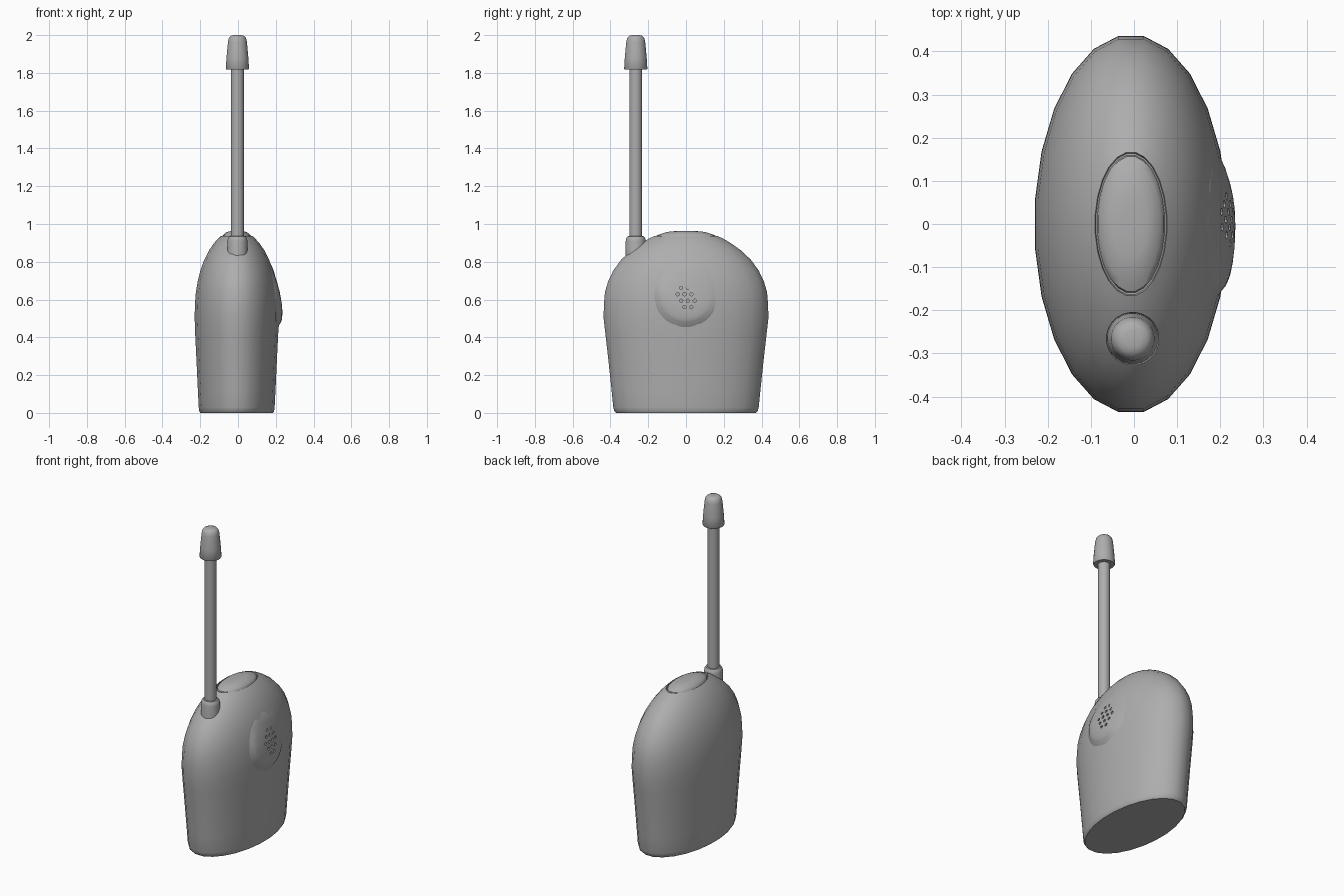
import bpy, bmesh
from math import sin, cos, pi, sqrt

if "Cube" in bpy.data.objects:
    bpy.data.objects.remove(bpy.data.objects["Cube"])

N = 24
CX = -0.007                 # centre line of the shell
AX, AY = -0.003, -0.266     # antenna axis

grey = bpy.data.materials.new("dark_grey")
grey.diffuse_color = (.42, .42, .42, 1)
grey.use_nodes = True
grey.node_tree.nodes["Principled BSDF"].inputs["Base Color"].default_value = grey.diffuse_color


def smooth(ob, angle=40):
    bpy.ops.object.select_all(action='DESELECT')
    ob.select_set(True)
    bpy.context.view_layer.objects.active = ob
    bpy.ops.object.shade_smooth_by_angle(angle=angle * pi / 180)


def finish(name, bm, angle=40):
    bmesh.ops.recalc_face_normals(bm, faces=bm.faces)
    me = bpy.data.meshes.new(name)
    bm.to_mesh(me)
    bm.free()
    me.materials.append(grey)
    ob = bpy.data.objects.new(name, me)
    bpy.context.collection.objects.link(ob)
    smooth(ob, angle)
    return ob


def loft(bm, rings):
    """Skin a list of equal rings of points and cap both ends."""
    vs = [[bm.verts.new(p) for p in r] for r in rings]
    n = len(vs[0])
    for a, b in zip(vs, vs[1:]):
        for i in range(n):
            j = (i + 1) % n
            bm.faces.new((a[i], a[j], b[j], b[i]))
    bm.faces.new(vs[0])
    bm.faces.new(vs[-1])


def ellipse(cx, cy, hx, hy, z, n=N):
    k = 1 / cos(pi / n)
    return [(cx + hx * k * cos(2 * pi * (i + .5) / n),
             cy + hy * k * sin(2 * pi * (i + .5) / n), z) for i in range(n)]


def turned(name, profile, n=24):
    bm = bmesh.new()
    loft(bm, [ellipse(AX, AY, r, r, z, n) for r, z in profile])
    return finish(name, bm)


# Shell: (half width, half depth, height)
SHELL = [(.193, .370, 0), (.198, .379, .008), (.201, .385, .03), (.206, .395, .13),
         (.213, .411, .28), (.220, .427, .42), (.2225, .436, .50), (.2215, .435, .57),
         (.216, .429, .64), (.206, .411, .70), (.192, .384, .755), (.172, .344, .81),
         (.147, .292, .86), (.119, .235, .90), (.098, .196, .923), (.083, .166, .937)]
# Groove and domed top button
BUTTON = [(.081, .163, .929), (.078, .159, .929), (.076, .156, .938), (.068, .138, .946),
          (.055, .108, .956), (.040, .078, .961), (.018, .035, .963)]
bm = bmesh.new()
loft(bm, [ellipse(CX, 0, a, b, z) for a, b, z in SHELL + BUTTON])
finish("body_shell", bm)


def shell_x(y, z):
    for (a0, b0, z0), (a1, b1, z1) in zip(SHELL, SHELL[1:]):
        if z0 <= z <= z1:
            t = (z - z0) / (z1 - z0)
            a, b = a0 + (a1 - a0) * t, b0 + (b1 - b0) * t
            return CX + a * sqrt(max(0, 1 - (y / b) ** 2))
    return 0


# Speaker bulge on the side: stands proud low at the front, fades out above and behind
SY, SZ, M = 0.0, 0.625, 40


def lift(y, z):
    return max(.2, min(1, .6 - 3 * (y - SY) - 5 * (z - SZ)))


rings = [[(.09, SY + .176 * cos(2 * pi * i / M), SZ + .176 * sin(2 * pi * i / M))
          for i in range(M)]]
for r, h in [(.176, -.004), (.170, .001), (.158, .005), (.145, .013), (.13, .017),
             (.11, .019), (.085, .020), (.06, .020), (.03, .020), (.006, .020)]:
    ring = []
    for i in range(M):
        y, z = SY + r * cos(2 * pi * i / M), SZ + r * sin(2 * pi * i / M)
        ring.append((shell_x(y, z) + (h * lift(y, z) if h > 0 else h), y, z))
    rings.append(ring)
bm = bmesh.new()
loft(bm, rings)
speaker = finish("speaker_bulge", bm)

# Speaker holes, cut from the bulge
bm = bmesh.new()
for row, count in enumerate((2, 3, 4, 3, 2)):
    for c in range(count):
        y = .01 + (c - (count - 1) / 2) * .036
        z = .628 + (row - 2) * .034
        x = shell_x(y, z) + .020 * lift(y, z)
        loft(bm, [[(x + d, y + .009 * cos(pi * i / 4), z + .009 * sin(pi * i / 4))
                   for i in range(8)] for d in (-.012, .02)])
cutter = finish("speaker_hole_cutter", bm)
mod = speaker.modifiers.new("holes", 'BOOLEAN')
mod.operation = 'DIFFERENCE'
mod.solver = 'EXACT'
mod.object = cutter
bpy.context.view_layer.objects.active = speaker
bpy.ops.object.select_all(action='DESELECT')
speaker.select_set(True)
bpy.ops.object.modifier_apply(modifier=mod.name)
bpy.data.objects.remove(cutter, do_unlink=True)
smooth(speaker)

# Antenna socket, rod and tip
turned("antenna_socket", [(.053, .72), (.053, .91), (.050, .925), (.043, .935), (.03, .937)])
turned("antenna_rod", [(.034, .85), (.034, 1.85)], 16)
turned("antenna_tip", [(.035, 1.817), (.058, 1.817), (.0615, 1.822), (.058, 1.88), (.050, 1.965),
                       (.045, 1.985), (.035, 1.996), (.02, 2.0)])
